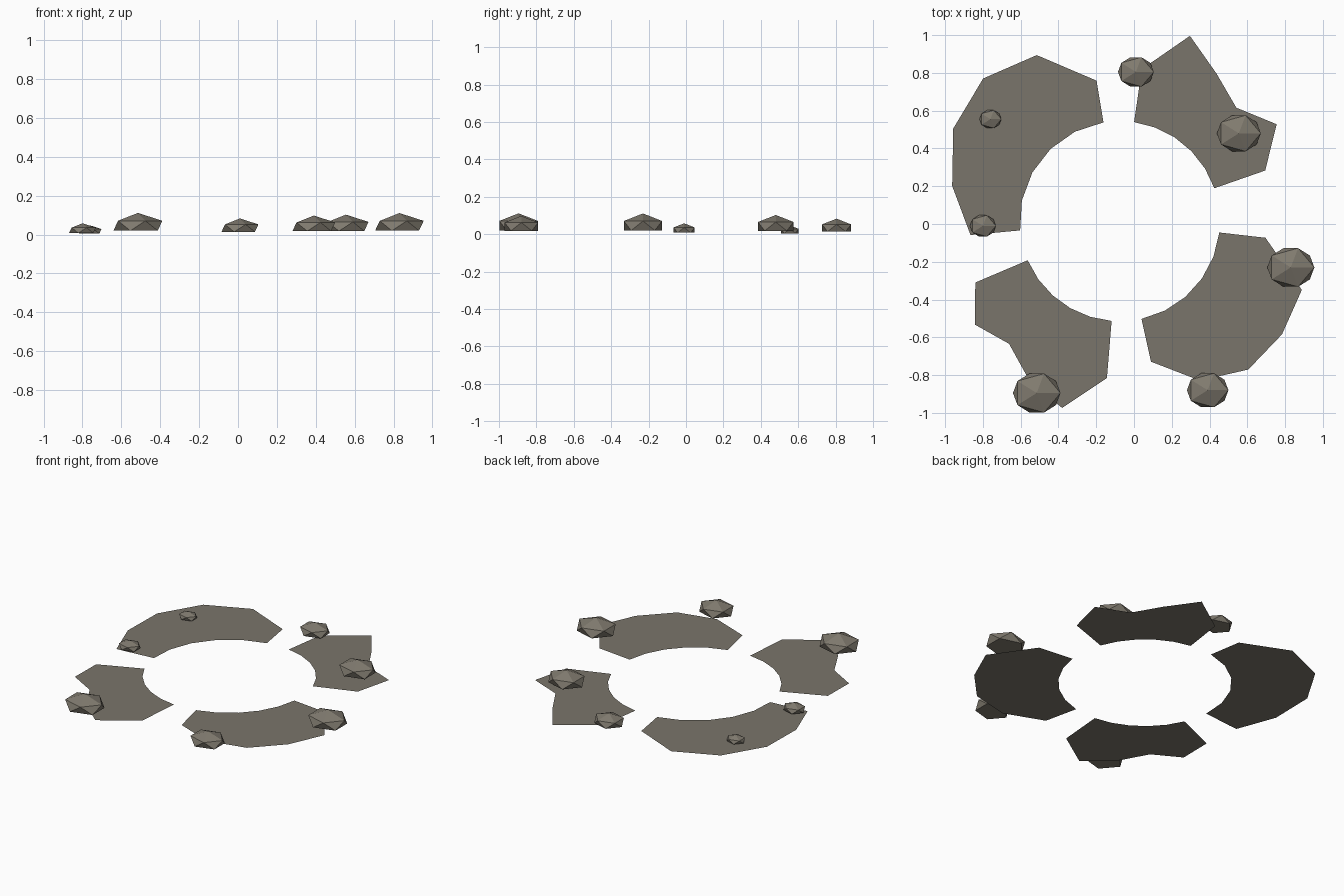
import bpy, bmesh, math
from mathutils import Vector

cube = bpy.data.objects.get("Cube")
if cube:
    bpy.data.objects.remove(cube)


def make_material(name, color):
    mat = bpy.data.materials.new(name)
    mat.use_nodes = True
    mat.diffuse_color = (*color, 1)
    mat.node_tree.nodes["Principled BSDF"].inputs["Base Color"].default_value = (*color, 1)
    mat.node_tree.nodes["Principled BSDF"].inputs["Roughness"].default_value = 0.9
    return mat


def finish(bm, name, mat):
    mesh = bpy.data.meshes.new(name)
    bm.to_mesh(mesh)
    bm.free()
    mesh.materials.append(mat)
    obj = bpy.data.objects.new(name, mesh)
    bpy.context.collection.objects.link(obj)
    return obj


ground_mat = make_material("dusty ground", (0.195, 0.178, 0.147))
rock_mat = make_material("grey brown rock", (0.215, 0.195, 0.158))

CENTRE = Vector((-0.075, 0.015, 0))
INNER_RADIUS = 0.53


def ground_patch(name, start, end, outer_radii):
    """Flat ring sector with a round inner edge and a ragged outer edge."""
    bm = bmesh.new()
    rows = []
    for i, radius in enumerate(outer_radii):
        angle = math.radians(start + (end - start) * i / (len(outer_radii) - 1))
        ray = Vector((math.cos(angle), math.sin(angle), 0))
        rows.append([bm.verts.new(CENTRE + ray * r) for r in (INNER_RADIUS, radius)])
    for (a, b), (c, d) in zip(rows, rows[1:]):
        bm.faces.new((a, b, d, c))
    return finish(bm, name, ground_mat)


def rock(name, x, y, width, base):
    """Squashed icosahedron with its underside cut flat."""
    bm = bmesh.new()
    bmesh.ops.create_icosphere(bm, subdivisions=1, radius=1)
    size = width / 1.79
    for v in bm.verts:
        height = max(v.co.z, -0.25) + 0.25
        v.co = (x + v.co.x * size, y + v.co.y * size * 0.86, base + height * size * 0.52)
    return finish(bm, name, rock_mat)


# Four broken patches of ground around the open middle
ground_patch("ground_back_right", 19.2, 81.8, (0.815, 0.976, 0.861, 0.934, 1.049, 0.813))
ground_patch("ground_back_left", 99.4, 185.3, (0.754, 0.983, 1.046, 1.009, 0.907, 0.794))
ground_patch("ground_front_left", 203, 265.3, (0.831, 0.943, 0.875, 0.97, 1.035, 0.833))
ground_patch("ground_front_right", 282.5, 353.5, (0.762, 0.945, 1.039, 1.047, 1.03, 0.776))

# Scattered rocks: x, y, width, base height
ROCKS = [
    (0.83, -0.23, 0.25, 0.02), (0.39, -0.88, 0.22, 0.018), (-0.515, -0.895, 0.252, 0.02),
    (0.555, 0.48, 0.233, 0.018), (0.01, 0.805, 0.19, 0.014),
    (-0.8, -0.01, 0.138, 0.008), (-0.76, 0.555, 0.116, 0.005),
]
for number, spec in enumerate(ROCKS, 1):
    rock(f"rock_{number}", *spec)
